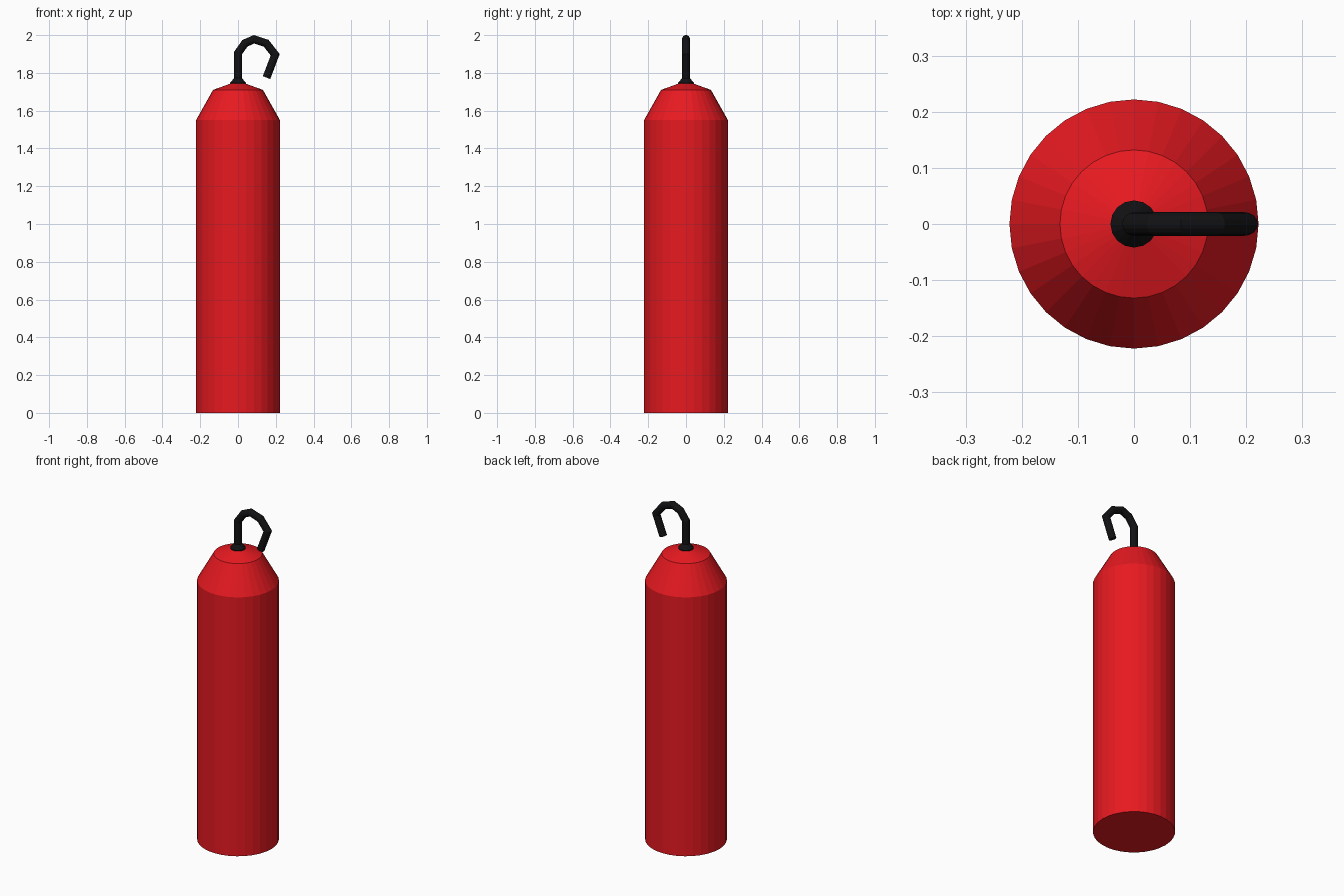
import bpy, bmesh, math
from mathutils import Vector

if "Cube" in bpy.data.objects:
    bpy.data.objects.remove(bpy.data.objects["Cube"])


def material(name, color):
    m = bpy.data.materials.new(name)
    m.diffuse_color = color
    m.use_nodes = True
    m.node_tree.nodes["Principled BSDF"].inputs["Base Color"].default_value = m.diffuse_color
    return m


def skin(name, rings, mat):
    """Bridge a list of equal-length vertex rings and cap both ends."""
    bm = bmesh.new()
    loops = [[bm.verts.new(p) for p in ring] for ring in rings]
    n = len(loops[0])
    for a, b in zip(loops, loops[1:]):
        for i in range(n):
            j = (i + 1) % n
            bm.faces.new((a[i], a[j], b[j], b[i]))
    bm.faces.new(loops[0][::-1])
    bm.faces.new(loops[-1])
    bmesh.ops.recalc_face_normals(bm, faces=bm.faces)
    mesh = bpy.data.meshes.new(name)
    bm.to_mesh(mesh)
    bm.free()
    mesh.materials.append(mat)
    obj = bpy.data.objects.new(name, mesh)
    bpy.context.collection.objects.link(obj)
    return obj


def section(center, wide, radius, sides):
    """Ring spanned by a vector in the xz plane and the y axis."""
    y = Vector((0, radius, 0))
    return [center + wide * math.cos(t) + y * math.sin(t)
            for t in (math.tau * i / sides for i in range(sides))]


red = material("red", (0.8, 0.01, 0.015, 1))
black = material("black", (0.006, 0.006, 0.007, 1))

# Cylinder body with tapered shoulder and shallow cone top
profile = [(0.222, 0), (0.222, 1.55), (0.132, 1.71), (0.035, 1.745)]
skin("body", [section(Vector((0, 0, z)), Vector((r, 0, 0)), r, 32)
              for r, z in profile], red)

# Hook: tube with mitred bends and a flared foot
path = [(0, 1.735, 0.042), (0, 1.747, 0.042), (0, 1.772, 0.021), (0, 1.905, 0.021),
        (0.037, 1.957, 0.021), (0.085, 1.978, 0.021), (0.149, 1.957, 0.021),
        (0.197, 1.896, 0.021), (0.151, 1.775, 0.021)]
pts = [Vector((x, 0, z)) for x, z, r in path]
dirs = [(b - a).normalized() for a, b in zip(pts, pts[1:])]
rings = []
for i, p in enumerate(pts):
    d0, d1 = dirs[max(i - 1, 0)], dirs[min(i, len(dirs) - 1)]
    t = (d0 + d1).normalized()
    r = path[i][2]
    rings.append(section(p, Vector((t.z, 0, -t.x)) * r / t.dot(d0), r, 16))
skin("hook", rings, black)
